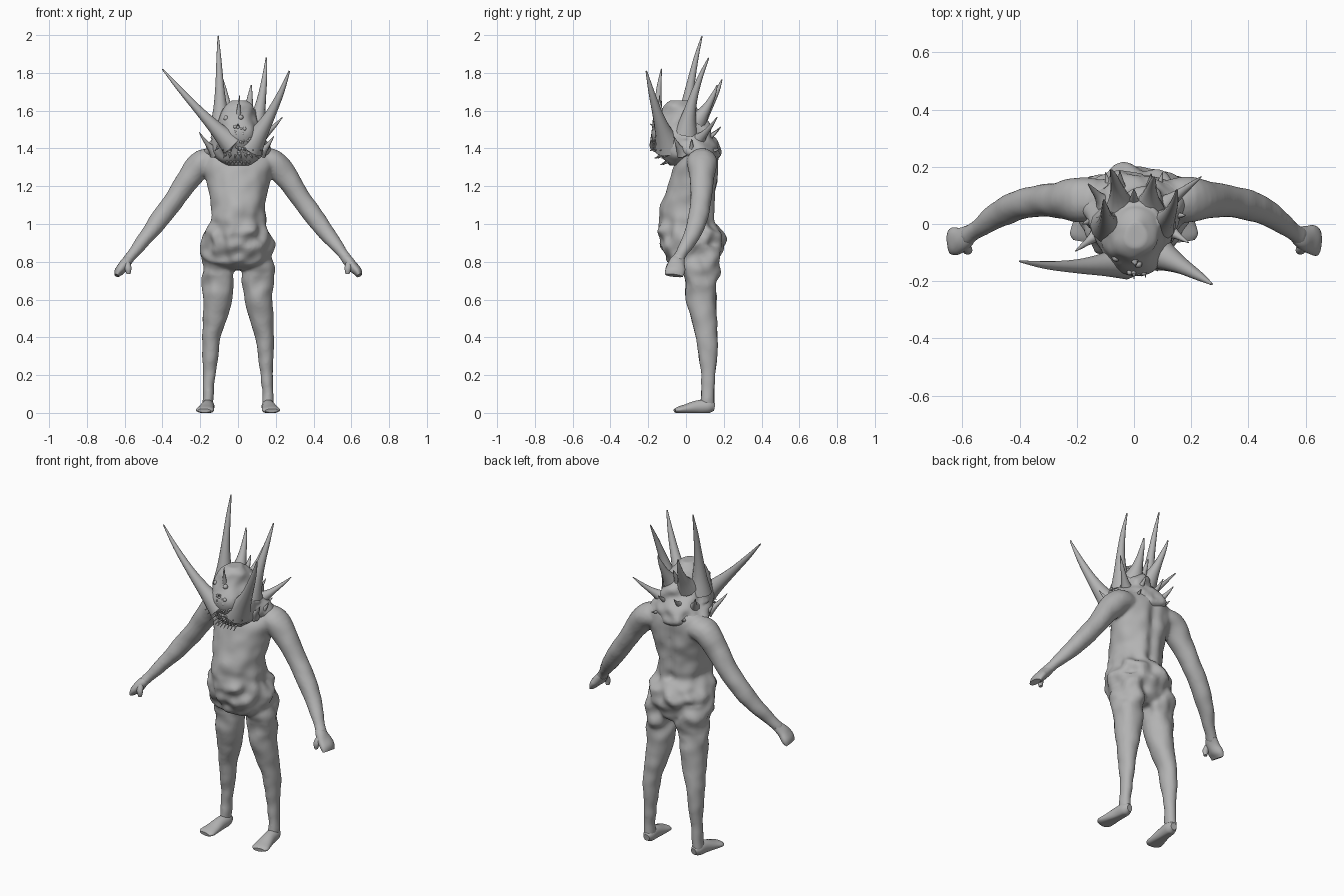
import bpy, bmesh, math, random
from mathutils import Vector, noise, Matrix

random.seed(4)
skin = bpy.data.materials.new("grey_skin")
skin.diffuse_color = (0.45, 0.45, 0.45, 1)


def finish(name, bm):
    bmesh.ops.recalc_face_normals(bm, faces=bm.faces)
    me = bpy.data.meshes.new(name)
    bm.to_mesh(me)
    bm.free()
    me.materials.append(skin)
    me.shade_smooth()
    me.set_sharp_from_angle(angle=math.radians(50))
    ob = bpy.data.objects.new(name, me)
    bpy.context.collection.objects.link(ob)
    return ob


def fuse(ob, voxel, rounds):
    """Melt overlapping lofts into one continuous skin."""
    r = ob.modifiers.new("fuse", 'REMESH')
    r.mode, r.voxel_size, r.use_smooth_shade = 'VOXEL', voxel, True
    s = ob.modifiers.new("soften", 'SMOOTH')
    s.factor, s.iterations = .5, rounds


def smooth_path(pts, steps):
    """Catmull-Rom through (x, y, z, radius_a, radius_b) points."""
    p = [pts[0]] + list(pts) + [pts[-1]]
    out = []
    for i in range(1, len(p) - 2):
        for s in range(steps):
            t = s / steps
            out.append([0.5 * (2 * b + (c - a) * t + (2 * a - 5 * b + 4 * c - d) * t * t
                               + (3 * b - a - 3 * c + d) * t ** 3)
                        for a, b, c, d in zip(*p[i - 1:i + 3])])
    return out + [list(pts[-1])]


def tube(bm, pts, sides=24, steps=5, flat=False, lump=None, floor=False):
    """Loft elliptical rings; flat keeps the rings level, lump(z) is the noise depth."""
    path = smooth_path(pts, steps)
    ctr = [Vector(q[:3]) for q in path]
    whole = (ctr[-1] - ctr[0]).normalized()
    ref = Vector((1, 0, 0)) if abs(whole.y) > 0.8 else Vector((0, 1, 0))
    rings = []
    for i, q in enumerate(path):
        t = (ctr[min(i + 1, len(ctr) - 1)] - ctr[max(i - 1, 0)]).normalized()
        u = Vector((1, 0, 0)) if flat else t.cross(ref).normalized()
        v = Vector((0, 1, 0)) if flat else u.cross(t)
        ring = []
        for k in range(sides):
            a = 2 * math.pi * k / sides
            d = u * math.cos(a) * max(q[3], .002) + v * math.sin(a) * max(q[4], .002)
            co = ctr[i] + d
            if lump:
                co += d.normalized() * noise.noise(co * 15) * lump(co.z)
            if floor:
                co.z = max(co.z, 0)
            ring.append(bm.verts.new(co))
        rings.append(ring)
    for r, s in zip(rings, rings[1:]):
        for k in range(sides):
            bm.faces.new((r[k], r[(k + 1) % sides], s[(k + 1) % sides], s[k]))
    bm.faces.new(rings[0])
    bm.faces.new(rings[-1])


def horn(bm, base, tip, r, bend=(0, 0, 0), sides=12):
    """Curved spike that flares where it leaves the head."""
    b, t, o = Vector(base), Vector(tip), Vector(bend)
    pts = []
    for f, s in ((0, 1.15), (.2, .72), (.45, .43), (.75, .24), (1, .06)):
        c = b.lerp(t, f) + o * 4 * f * (1 - f)
        pts.append((*c, r * s, r * s))
    tube(bm, pts, sides, 4)


def ball(bm, co, r):
    bmesh.ops.create_icosphere(bm, subdivisions=2, radius=r, matrix=Matrix.Translation(co))


# Torso, lumpy around the hips and belly, with a groove down the spine
body = bmesh.new()
tube(body, [(0, .05, .755, .07, .07), (0, .042, .80, .168, .13), (0, .037, .87, .185, .162),
            (0, .03, .94, .178, .172), (0, .008, 1.0, .15, .152), (0, .01, 1.08, .143, .148),
            (0, .025, 1.16, .155, .135), (0, .043, 1.24, .172, .128),
            (0, .06, 1.32, .195, .115), (0, .077, 1.375, .19, .092), (0, .08, 1.415, .14, .07)],
     sides=64, steps=8, flat=True,
     lump=lambda z: .008 + .022 * max(0, min(1, (1.08 - z) / .12)))
for v in body.verts:
    if v.co.y > .08 and 1.0 < v.co.z < 1.36:
        v.co.y -= .016 * math.exp(-(v.co.x / .03) ** 2)

# Limbs on both sides; arms, legs and thigh cuffs are fused with the torso
for side, m in (("right", -1), ("left", 1)):
    def mir(pts):
        return [(m * q[0], *q[1:]) for q in pts]

    tube(body, mir([(.095, .06, .86, .085, .10), (.105, .075, .72, .084, .085),
                    (.108, .08, .6, .076, .08), (.122, .095, .5, .064, .069),
                    (.14, .11, .4, .049, .057), (.147, .116, .3, .042, .051),
                    (.152, .118, .2, .033, .037), (.158, .115, .1, .029, .036),
                    (.16, .112, .03, .03, .04)]),
         flat=True, steps=8, lump=lambda z: .005 + .012 * max(0, min(1, (z - .6) / .1)))
    tube(body, mir([(.095, .062, .88, .088, .112), (.1, .07, .80, .088, .105),
                    (.104, .076, .74, .085, .093), (.105, .078, .705, .078, .084)]),
         sides=40, steps=8, flat=True, lump=lambda z: .022)
    tube(body, mir([(.09, .078, 1.335, .05, .07), (.185, .085, 1.325, .071, .08),
                    (.265, .083, 1.235, .062, .063), (.34, .08, 1.125, .053, .055),
                    (.41, .063, 1.03, .051, .053), (.48, .03, .94, .042, .045),
                    (.55, -.02, .85, .029, .032), (.585, -.045, .805, .028, .035)]),
         lump=lambda z: .004)

    bm = bmesh.new()
    tube(bm, mir([(.155, .15, .03, .02, .018), (.158, .12, .034, .036, .033),
                  (.163, .06, .03, .036, .036), (.17, .0, .02, .026, .044),
                  (.176, -.04, .015, .018, .048), (.179, -.06, .012, .01, .034)]), floor=True)
    finish(side + "_foot", bm)

    bm = bmesh.new()
    tube(bm, mir([(.57, -.033, .82, .024, .032), (.603, -.054, .782, .03, .046),
                  (.628, -.06, .752, .025, .05), (.642, -.064, .727, .014, .044)]), steps=5,
         lump=lambda z: .01)
    tube(bm, mir([(.59, -.075, .795, .018, .016), (.582, -.092, .765, .018, .015),
                  (.58, -.092, .735, .01, .01)]), 12, 4)
    finish(side + "_hand", bm)
fuse(finish("body", body), .009, 4)

# Head and the lumpy collar around it
HEAD = [(0, -.05, 1.31, .06, .04), (0, -.03, 1.36, .125, .105), (0, -.035, 1.43, .135, .135),
        (0, -.045, 1.5, .115, .133), (0, -.035, 1.56, .10, .112),
        (0, -.035, 1.62, .08, .085), (0, -.035, 1.655, .04, .045)]
head = bmesh.new()
tube(head, HEAD, sides=40, steps=7, flat=True, lump=lambda z: .016)
tube(head, [(0, .06, 1.33, .12, .08), (0, .055, 1.37, .172, .12), (0, .04, 1.42, .155, .125),
            (0, .025, 1.47, .122, .115), (0, .01, 1.53, .10, .10), (0, .01, 1.6, .07, .07)],
     sides=48, steps=7, flat=True, lump=lambda z: .03)


def face_y(x, z):
    for a, b in zip(HEAD, HEAD[1:]):
        if a[2] <= z <= b[2]:
            cy, rx, ry = (a[i] + (b[i] - a[i]) * (z - a[2]) / (b[2] - a[2]) for i in (1, 3, 4))
            return cy - ry * math.sqrt(max(0, 1 - (x / rx) ** 2))


# Blended horn roots on the head: base, direction end, radius
for b, t, r in [((-.085, .0, 1.46), (-.1, .02, 1.68), .055), ((.08, .0, 1.46), (.11, .015, 1.66), .055),
                ((-.03, -.12, 1.42), (-.16, -.145, 1.55), .055),
                ((.06, -.09, 1.41), (.16, -.14, 1.57), .06)]:
    horn(head, b, t, r)
fuse(finish("head_and_collar", head), .007, 3)

# Crown horns: base, tip, radius, bend
bm = bmesh.new()
for h in [((-.09, -.005, 1.50), (-.105, .085, 1.996), .055, (0, -.014, 0)),
          ((.085, .0, 1.48), (.15, .12, 1.88), .056, (.01, -.018, 0)),
          ((-.045, .055, 1.54), (-.08, .19, 1.765), .05, (0, .015, 0)),
          ((.05, .055, 1.54), (.07, .165, 1.735), .05, (0, .012, 0)),
          ((0, .05, 1.52), (.0, .12, 1.65), .04, (0, 0, 0))]:
    horn(bm, *h)
finish("crown_horns", bm)

# Large cheek horns
bm = bmesh.new()
horn(bm, (-.03, -.13, 1.42), (-.40, -.13, 1.82), .056, (-.004, -.018, -.006))
horn(bm, (.06, -.09, 1.41), (.272, -.21, 1.81), .068, (.012, -.003, -.018))
finish("cheek_horns", bm)

# Spikes around the sides and back of the collar
bm = bmesh.new()
for h in [((.10, .06, 1.44), (.235, .165, 1.565), .038), ((-.10, .07, 1.44), (-.16, .14, 1.53), .033),
          ((-.12, -.03, 1.38), (-.205, -.095, 1.485), .032),
          ((.12, -.02, 1.38), (.19, -.065, 1.465), .032),
          ((-.13, .02, 1.38), (-.18, .0, 1.45), .03), ((.13, .03, 1.38), (.18, .03, 1.45), .03),
          ((-.04, .1, 1.45), (-.05, .185, 1.515), .03), ((.05, .1, 1.45), (.06, .175, 1.505), .03),
          ((.08, .10, 1.39), (.1, .18, 1.40), .028), ((-.08, .10, 1.39), (-.1, .18, 1.40), .028)]:
    horn(bm, *h, bend=(0, 0, -.008), sides=10)
finish("collar_spikes", bm)

# Brow spike and fringe of small chin spikes
bm = bmesh.new()
horn(bm, (.0, -.11, 1.55), (.008, -.14, 1.68), .022, (0, -.01, 0))
horn(bm, (.0, -.14, 1.50), (.0, -.19, 1.53), .018)
for row, z in enumerate((1.335, 1.37, 1.41)):
    for k in range(-3, 4):
        x = (k + .5 * (row % 2)) * (.018 + .008 * row)
        y = face_y(x, z)
        horn(bm, (x, y + .015, z), (x * 1.2, y - .02 - .014 * random.random(), z - .022), .011, sides=6)
finish("face_spikes", bm)

# Eyes and warts around the mouth
bm = bmesh.new()
for x, z in ((-.063, 1.56), (.015, 1.565)):
    ball(bm, (x, face_y(x, z) + .004, z), .014)
for k in range(34):
    x, z = random.uniform(-.05, .07), random.uniform(1.36, 1.52)
    ball(bm, (x, face_y(x, z), z), random.uniform(.006, .011))
finish("eyes_and_warts", bm)
